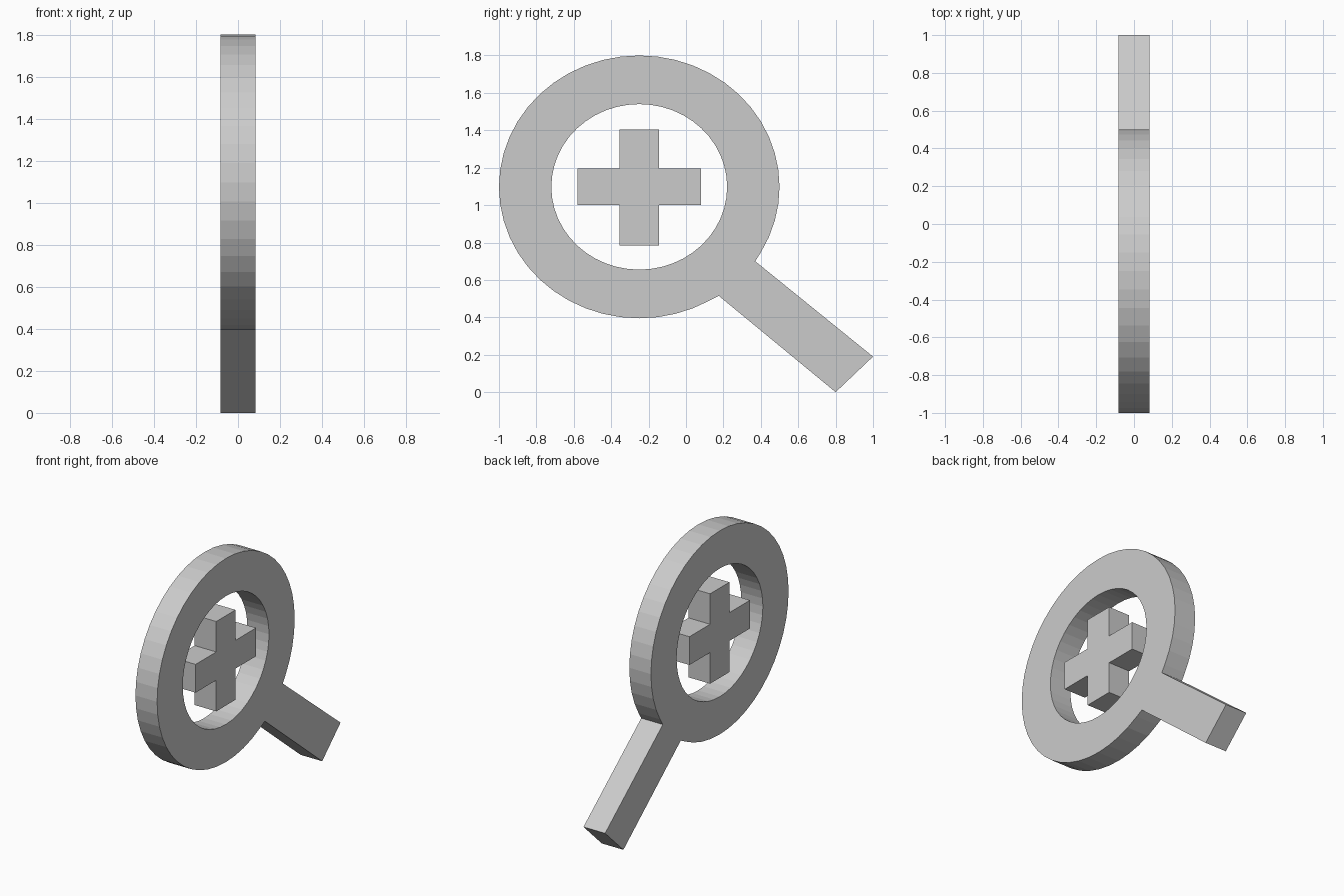
import bpy, bmesh
from math import cos, sin, radians

if "Cube" in bpy.data.objects:
    bpy.data.objects.remove(bpy.data.objects["Cube"])

HALF = 0.0825          # half thickness along x
CY, CZ = -0.25, 1.0975  # lens centre


def arc(ry, rz, start, count):
    """Points (y, z) on an ellipse in 7.5 degree steps."""
    angles = [radians(start + 7.5 * i) for i in range(count)]
    return [(CY + ry * cos(a), CZ + rz * sin(a)) for a in angles]


def plate(name, loops):
    """Flat plate from closed (y, z) outlines; inner outlines become holes."""
    bm = bmesh.new()
    edges = []
    for loop in loops:
        vs = [bm.verts.new((-HALF, y, z)) for y, z in loop]
        edges += [bm.edges.new((a, b)) for a, b in zip(vs, vs[1:] + vs[:1])]
    bmesh.ops.triangle_fill(bm, edges=edges, use_beauty=True, use_dissolve=False)
    front = bm.faces[:]
    res = bmesh.ops.extrude_face_region(bm, geom=front, use_keep_orig=True)
    moved = [g for g in res["geom"] if isinstance(g, bmesh.types.BMVert)]
    bmesh.ops.translate(bm, verts=moved, vec=(2 * HALF, 0, 0))
    bmesh.ops.recalc_face_normals(bm, faces=bm.faces[:])
    me = bpy.data.meshes.new(name)
    bm.to_mesh(me)
    bm.free()
    ob = bpy.data.objects.new(name, me)
    bpy.context.collection.objects.link(ob)
    return ob


# Lens ring with its slanted handle, one outline plus the lens hole
handle = [(0.175, 0.515), (0.80, 0.0), (1.0, 0.19), (0.37, 0.70)]
plate("ring_and_handle", [arc(0.75, 0.7025, -30, 45) + handle,
                          arc(0.47, 0.4425, 0, 48)])

# Plus sign floating in the lens
y0, y1, y2, y3 = -0.58, -0.355, -0.145, 0.08
z0, z1, z2, z3 = 0.785, 1.0, 1.195, 1.405
plate("plus_sign", [[(y1, z0), (y2, z0), (y2, z1), (y3, z1), (y3, z2), (y2, z2),
                     (y2, z3), (y1, z3), (y1, z2), (y0, z2), (y0, z1), (y1, z1)]])
